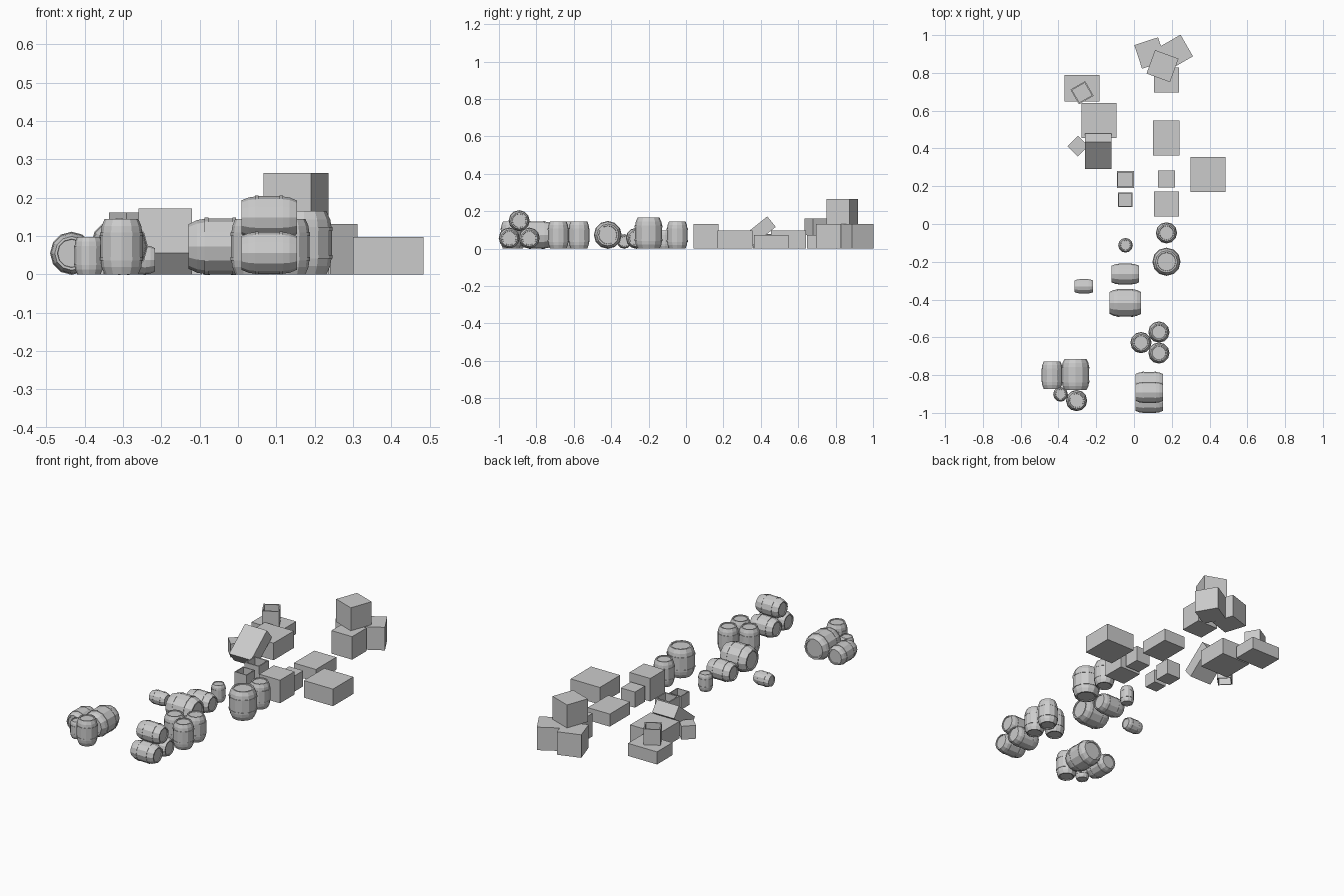
import bpy, bmesh
from math import radians, sin, cos, pi
from mathutils import Matrix, Vector

if "Cube" in bpy.data.objects:
    bpy.data.objects.remove(bpy.data.objects["Cube"])

SIDES = 12
# Barrel half profile: (radius, height) as fractions of max radius / half length
HALF = [(1.0, 0.38), (1.025, 0.38), (1.025, 0.50), (0.985, 0.50),
        (0.94, 0.74), (0.80, 1.0), (0.68, 1.0), (0.66, 0.94)]
PROFILE = [(r, -z) for r, z in reversed(HALF)] + HALF


def finish(bm, name, matrix):
    bmesh.ops.recalc_face_normals(bm, faces=bm.faces)
    me = bpy.data.meshes.new(name)
    bm.to_mesh(me)
    bm.free()
    ob = bpy.data.objects.new(name, me)
    ob.matrix_world = matrix
    bpy.context.collection.objects.link(ob)
    return ob


def barrel(name, size, x, y, z=None, axis='z'):
    """Lathe the stave profile, with raised hoops and recessed heads."""
    r, h = size
    bm = bmesh.new()
    rings = []
    for pr, pz in PROFILE:
        rings.append([bm.verts.new((r * pr * cos(2 * pi * i / SIDES),
                                    r * pr * sin(2 * pi * i / SIDES),
                                    pz * h / 2)) for i in range(SIDES)])
    for a, b in zip(rings, rings[1:]):
        for i in range(SIDES):
            j = (i + 1) % SIDES
            bm.faces.new((a[i], a[j], b[j], b[i]))
    bm.faces.new(rings[0][::-1])
    bm.faces.new(rings[-1])
    if z is None:
        z = h / 2 if axis == 'z' else r
    rot = {'z': Matrix.Identity(4),
           'x': Matrix.Rotation(pi / 2, 4, 'Y'),
           'y': Matrix.Rotation(pi / 2, 4, 'X')}[axis]
    finish(bm, name, Matrix.Translation((x, y, z)) @ rot)


def crate(name, size, x, y, z=0.0, turn=0, tilt=0, wall=0, flip=False):
    """Box standing at height z; wall > 0 makes it an open box."""
    bm = bmesh.new()
    bmesh.ops.create_cube(bm, size=1, matrix=Matrix.Diagonal((*size, 1)))
    if wall:
        bm.normal_update()
        top = max(bm.faces, key=lambda f: f.calc_center_median().z)
        bmesh.ops.inset_region(bm, faces=[top], thickness=wall)
        inner = bmesh.ops.extrude_discrete_faces(bm, faces=[top])['faces'][0]
        bmesh.ops.translate(bm, verts=inner.verts,
                            vec=Vector((0, 0, wall - size[2])))
    rot = Matrix.Rotation(radians(turn), 4, 'Z') @ Matrix.Rotation(radians(tilt), 4, 'X')
    if flip:
        rot = rot @ Matrix.Rotation(pi, 4, 'X')
    t = radians(tilt)
    lift = (size[1] * abs(sin(t)) + size[2] * cos(t)) / 2
    finish(bm, name, Matrix.Translation((x, y, z + lift)) @ rot)


# Barrel sizes (radius, length)
LARGE, MEDIUM, SMALL = (0.073, 0.165), (0.055, 0.145), (0.038, 0.098)

# Sample row of barrels, standing and lying
barrel("large_barrel_standing", LARGE, 0.172, -0.20)
barrel("medium_barrel_standing", MEDIUM, 0.172, -0.047)
barrel("small_barrel_standing", SMALL, -0.045, -0.113)
barrel("small_barrel_lying", SMALL, -0.265, -0.33, axis='x')
barrel("medium_barrel_lying", MEDIUM, -0.046, -0.265, axis='x')
barrel("large_barrel_lying", LARGE, -0.046, -0.418, axis='x')

# Cluster of three standing barrels
for x, y in [(0.037, -0.628), (0.132, -0.572), (0.132, -0.683)]:
    barrel("cluster_barrel", MEDIUM, x, y)

# Pyramid of three lying barrels
for y, z in [(-0.945, 0.056), (-0.838, 0.056), (-0.892, 0.149)]:
    barrel("pyramid_barrel", MEDIUM, 0.081, y, z, axis='x')

# Mixed barrel group
barrel("group_large_barrel", LARGE, -0.31, -0.797, axis='y')
barrel("group_medium_barrel_lying", MEDIUM, -0.434, -0.80, axis='y')
barrel("group_medium_barrel_standing", MEDIUM, -0.304, -0.935)
barrel("group_small_barrel", SMALL, -0.389, -0.902)

# Crate sizes
CUBE, BOX, WIDE, LOW, TINY = ((0.132,) * 3, (0.09,) * 3, (0.185, 0.185, 0.098),
                              (0.14, 0.185, 0.072), (0.077,) * 3)

# Sample row of crates
crate("cube_crate", CUBE, 0.172, 0.107)
crate("small_crate", BOX, 0.172, 0.237)
crate("wide_crate", WIDE, 0.392, 0.262)
crate("low_crate", LOW, 0.171, 0.455)
crate("open_small_crate", BOX, -0.046, 0.236, wall=0.01)
crate("open_tiny_crate", TINY, -0.046, 0.128, wall=0.007)

# Stack of cube crates
crate("stack_crate_left", CUBE, 0.085, 0.905, turn=18)
crate("stack_crate_right", CUBE, 0.222, 0.912, turn=30)
crate("stack_crate_front", CUBE, 0.172, 0.762)
crate("stack_crate_top", CUBE, 0.151, 0.836, z=0.132, turn=-20)

# Mixed crate pile with a leaning crate
crate("pile_low_crate", LOW, -0.275, 0.718, turn=90)
crate("pile_open_crate", BOX, -0.275, 0.695, z=0.072, turn=30, wall=0.01)
crate("pile_wide_crate", WIDE, -0.186, 0.548)
crate("pile_leaning_crate", LOW, -0.19, 0.385, tilt=38.8)
crate("pile_tiny_crate", TINY, -0.297, 0.412, turn=45, wall=0.007, flip=True)
